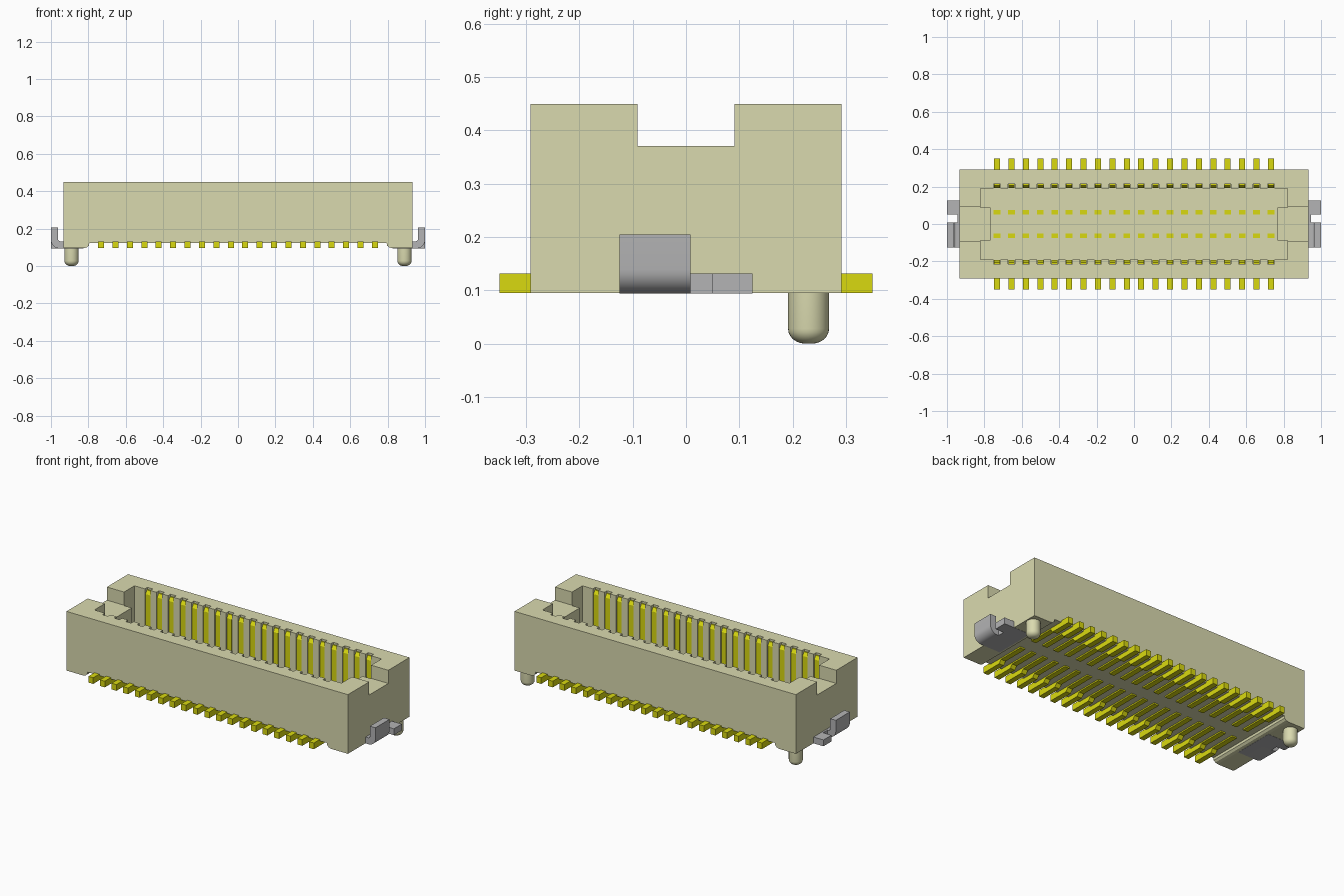
import bpy, bmesh, math
from mathutils import Vector

cube = bpy.data.objects.get("Cube")
if cube:
    bpy.data.objects.remove(cube, do_unlink=True)


def material(name, rgb):
    m = bpy.data.materials.new(name)
    m.use_nodes = True
    m.diffuse_color = (*rgb, 1)
    bsdf = next(n for n in m.node_tree.nodes if n.type == 'BSDF_PRINCIPLED')
    bsdf.inputs["Base Color"].default_value = (*rgb, 1)
    return m


BEIGE = material("beige plastic", (0.70, 0.70, 0.43))
GOLD = material("gold contact", (0.70, 0.70, 0.005))
STEEL = material("grey metal", (0.455, 0.455, 0.46))

PINS = 20
PITCH = 0.0771
PIN_X = [(i - (PINS - 1) / 2) * PITCH for i in range(PINS)]
FLOOR = 0.155     # cavity floor height
BASE = 0.095      # underside of the housing feet


def prism(bm, outline, axis, lo, hi):
    """Extrude a 2D outline along an axis (the other two axes in order)."""
    def point(a, b, c):
        return {'x': (c, a, b), 'y': (a, c, b), 'z': (a, b, c)}[axis]
    v0 = [bm.verts.new(point(a, b, lo)) for a, b in outline]
    v1 = [bm.verts.new(point(a, b, hi)) for a, b in outline]
    faces = [bm.faces.new(v0), bm.faces.new(v1[::-1])]
    n = len(outline)
    for i in range(n):
        j = (i + 1) % n
        faces.append(bm.faces.new((v0[i], v1[i], v1[j], v0[j])))
    bmesh.ops.recalc_face_normals(bm, faces=faces)


def box(bm, x, y, z):
    x, y = sorted(x), sorted(y)
    prism(bm, [(x[0], y[0]), (x[1], y[0]), (x[1], y[1]), (x[0], y[1])], 'z', *z)


def make(name, bm, mat):
    me = bpy.data.meshes.new(name)
    bm.to_mesh(me)
    bm.free()
    ob = bpy.data.objects.new(name, me)
    bpy.context.scene.collection.objects.link(ob)
    me.materials.append(mat)
    return ob


def smooth(ob):
    bpy.ops.object.select_all(action='DESELECT')
    ob.select_set(True)
    bpy.context.view_layer.objects.active = ob
    bpy.ops.object.shade_smooth_by_angle(angle=math.radians(35))


def carve(target, bm):
    """Subtract the shape in bm from the target and discard the cutter."""
    cutter = make("cutter", bm, BEIGE)
    cutter.hide_render = True
    mod = target.modifiers.new("carve", 'BOOLEAN')
    mod.operation = 'DIFFERENCE'
    mod.solver = 'EXACT'
    mod.object = cutter
    bpy.ops.object.select_all(action='DESELECT')
    target.select_set(True)
    bpy.context.view_layer.objects.active = target
    bpy.ops.object.modifier_apply(modifier=mod.name)
    bpy.data.objects.remove(cutter, do_unlink=True)


# Housing block
bm = bmesh.new()
box(bm, (-0.934, 0.934), (-0.292, 0.292), (BASE, 0.45))
housing = make("housing", bm, BEIGE)

# Cavity, leaving a tongue at each end
bm = bmesh.new()
half = [(0.82, -0.19), (0.82, -0.087), (0.766, -0.087),
        (0.766, 0.087), (0.82, 0.087), (0.82, 0.19)]
prism(bm, half + [(-x, -y) for x, y in half], 'z', FLOOR, 0.6)
carve(housing, bm)

# Contact slots in both long walls
bm = bmesh.new()
for x in PIN_X:
    for s in (-1, 1):
        box(bm, (x - 0.0185, x + 0.0185), (s * 0.15, s * 0.214), (FLOOR + 0.004, 0.6))
carve(housing, bm)

# Lowered notch across both end walls
bm = bmesh.new()
box(bm, (-1.1, 1.1), (-0.091, 0.091), (0.371, 0.6))
carve(housing, bm)

# Raised underside between the end feet, with rounded foot edges
bm = bmesh.new()
side = [(0.835, 0.05), (0.825, BASE), (0.808, 0.099), (0.797, 0.109), (0.795, 0.123)]
prism(bm, side + [(-x, z) for x, z in reversed(side)], 'y', -0.5, 0.5)
carve(housing, bm)

# Contacts: sprung strips in the walls, leads below, inner stubs in the floor
strips, leads, stubs = bmesh.new(), bmesh.new(), bmesh.new()
strip_profile = [(0.193, FLOOR), (0.193, 0.418), (0.206, 0.438),
                 (0.2135, 0.438), (0.2135, FLOOR)]
for x in PIN_X:
    x0, x1 = x - 0.016, x + 0.016
    for s in (-1, 1):
        prism(strips, [(s * y, z) for y, z in strip_profile], 'x', x0, x1)
        lead = [(0.35, BASE), (0.35, 0.132), (0.045, 0.132), (0.045, 0.115),
                (0.205, 0.115), (0.22, BASE)]
        prism(leads, [(s * y, z) for y, z in lead], 'x', x0, x1)
        box(stubs, (x0 - 0.002, x1 + 0.002), (s * 0.05, s * 0.076), (0.13, FLOOR + 0.005))
make("contact_strips", strips, GOLD)
make("solder_leads", leads, GOLD)
make("inner_contacts", stubs, GOLD)

for s, side_name in ((1, "left"), (-1, "right")):
    # Hold-down bracket: bent upright, flat tab and the link between them
    bm = bmesh.new()
    bend = [(0.955 + 0.045 * math.sin(a), 0.139 - 0.045 * math.cos(a))
            for a in (math.pi / 2 * i / 8 for i in range(9))]
    inner = [(0.963 - 0.013 * (1 - math.cos(a)), 0.145 - 0.013 * math.sin(a))
             for a in (math.pi / 2 * i / 4 for i in range(5))]
    outline = [(0.825, 0.094)] + bend + [(1.0, 0.205), (0.963, 0.205)] + inner + [(0.825, 0.132)]
    prism(bm, [(s * x, z) for x, z in outline], 'y', -0.125, 0.008)
    box(bm, (s * 0.825, s * 0.945), (0.008, 0.05), (0.094, 0.132))
    box(bm, (s * 0.825, s * 1.0), (0.05, 0.125), (0.094, 0.132))
    smooth(make(side_name + "_bracket", bm, STEEL))

    # Locating peg with a domed tip
    bm = bmesh.new()
    centre = Vector((s * 0.89, 0.23, 0))
    r, fx, fz = 0.0385, 0.032, 0.028
    profile = [(0, 0)] + [(r - fx + fx * math.sin(a), fz - fz * math.cos(a))
                          for a in (math.pi / 2 * i / 6 for i in range(7))] + [(r, 0.11), (0, 0.11)]
    verts = [bm.verts.new(centre + Vector((px, 0, pz))) for px, pz in profile]
    edges = [bm.edges.new(pair) for pair in zip(verts, verts[1:])]
    bmesh.ops.spin(bm, geom=verts + edges, cent=centre, axis=(0, 0, 1),
                   angle=math.tau, steps=32, use_duplicate=False)
    bmesh.ops.remove_doubles(bm, verts=bm.verts, dist=0.0002)
    bmesh.ops.recalc_face_normals(bm, faces=bm.faces)
    smooth(make(side_name + "_peg", bm, BEIGE))
